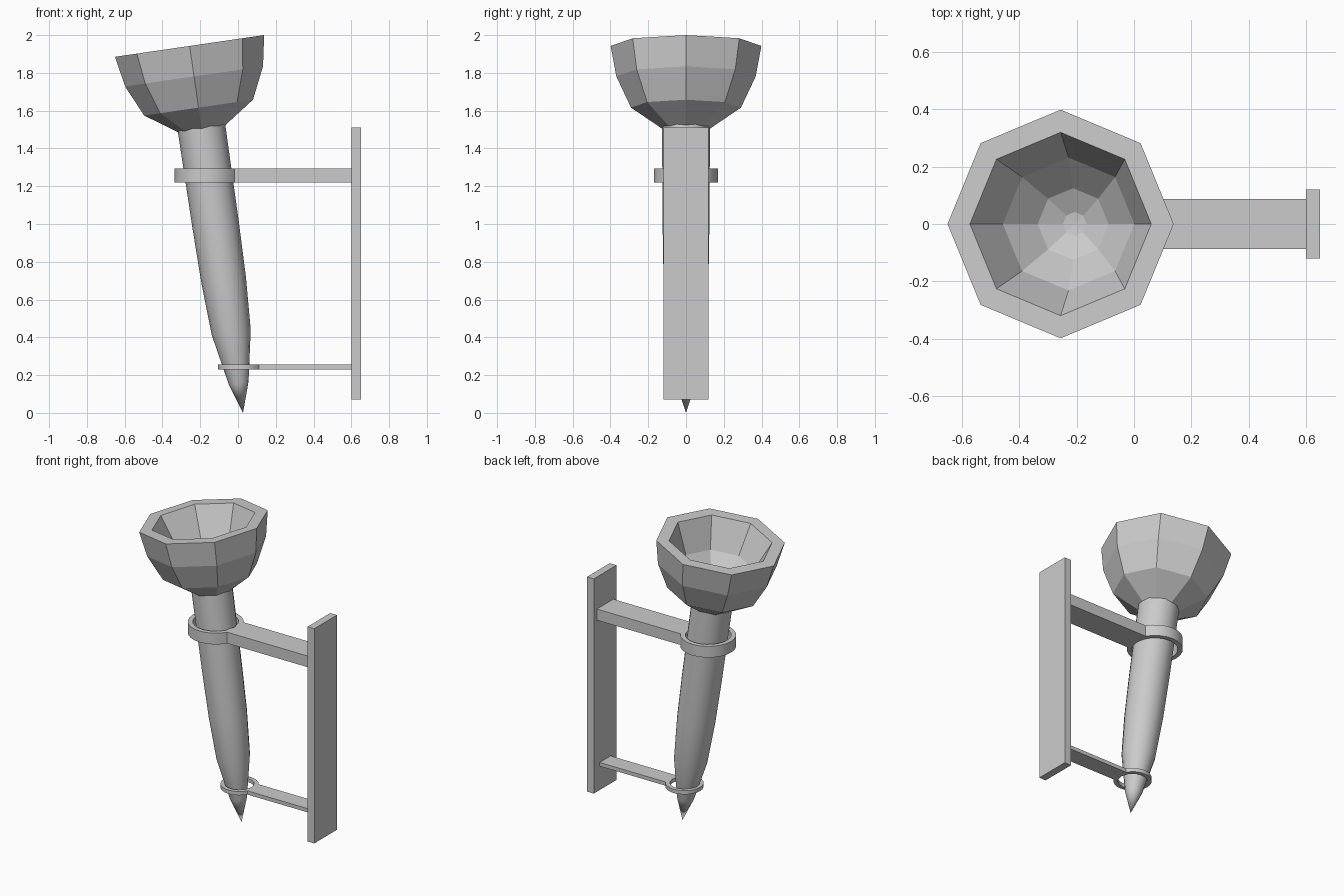
import bpy, bmesh, math
from mathutils import Matrix

cube = bpy.data.objects.get("Cube")
if cube:
    bpy.data.objects.remove(cube, do_unlink=True)

grey = bpy.data.materials.new("plain grey")
grey.use_nodes = True
grey.diffuse_color = (0.6, 0.6, 0.6, 1)
grey.node_tree.nodes["Principled BSDF"].inputs["Base Color"].default_value = (0.6, 0.6, 0.6, 1)

# Torch axis leans towards -x
TILT = Matrix.Translation((0.025, 0, 0.01)) @ Matrix.Rotation(math.radians(-8.28), 4, 'Y')


def finish(name, bm, smooth_angle=None):
    bmesh.ops.recalc_face_normals(bm, faces=bm.faces)
    mesh = bpy.data.meshes.new(name)
    bm.to_mesh(mesh)
    bm.free()
    mesh.materials.append(grey)
    obj = bpy.data.objects.new(name, mesh)
    bpy.context.collection.objects.link(obj)
    if smooth_angle:
        bpy.ops.object.select_all(action='DESELECT')
        obj.select_set(True)
        bpy.context.view_layer.objects.active = obj
        bpy.ops.object.shade_smooth_by_angle(angle=math.radians(smooth_angle))
    return obj


def lathe(name, profile, sides, smooth_angle=None):
    """Revolve (radius, height) points; zero radius makes a pole."""
    bm = bmesh.new()
    rings = []
    for r, h in profile:
        count = sides if r else 1
        rings.append([bm.verts.new((r * math.cos(math.tau * i / sides),
                                    r * math.sin(math.tau * i / sides), h))
                      for i in range(count)])
    for a, b in zip(rings, rings[1:]):
        for i in range(sides):
            j = (i + 1) % sides
            quad = [a[i % len(a)], a[j % len(a)], b[j % len(b)], b[i % len(b)]]
            bm.faces.new(list(dict.fromkeys(quad)))
    bm.transform(TILT)
    return finish(name, bm, smooth_angle)


def bracket(name, cx, outer, inner, half_width, z0, z1, end_x, segments=20):
    """Flat ring joined to a straight arm, extruded upwards."""
    bm = bmesh.new()
    start = math.asin(half_width / outer)
    angles = [start + (math.tau - 2 * start) * i / segments for i in range(segments + 1)]

    def on_circle(r, a):
        return bm.verts.new((cx + r * math.cos(a), r * math.sin(a), z0))

    out = [on_circle(outer, a) for a in angles]
    inn = [on_circle(inner, a) for a in angles]
    for i in range(segments):
        bm.faces.new((out[i], out[i + 1], inn[i + 1], inn[i]))
    middle = on_circle(inner, 0)
    near = bm.verts.new((end_x, -half_width, z0))
    far = bm.verts.new((end_x, half_width, z0))
    bm.faces.new((out[-1], near, middle, inn[-1]))
    bm.faces.new((near, far, middle))
    bm.faces.new((far, out[0], inn[0], middle))
    top = bmesh.ops.extrude_face_region(bm, geom=bm.faces[:])["geom"]
    bmesh.ops.translate(bm, vec=(0, 0, z1 - z0),
                        verts=[v for v in top if isinstance(v, bmesh.types.BMVert)])
    return finish(name, bm, 28)


# Tapered handle with pointed tip
lathe("handle", [(0, -0.01), (0.053, 0.15), (0.104, 0.42), (0.119, 0.7),
                 (0.124, 1.0), (0.127, 1.53), (0, 1.53)], 16, 35)

# Faceted hollow bowl
lathe("bowl", [(0, 1.51), (0.126, 1.51), (0.291, 1.623), (0.369, 1.79), (0.399, 1.953),
               (0.32, 1.953), (0.232, 1.76), (0.125, 1.65), (0.042, 1.61), (0, 1.605)], 8)

# Ring brackets
bracket("upper_bracket", -0.165, 0.17, 0.14, 0.087, 1.22, 1.295, 0.6)
bracket("lower_bracket", 0.011, 0.116, 0.09, 0.058, 0.23, 0.255, 0.6)

# Wall plate
plate = bmesh.new()
bmesh.ops.create_cube(plate, size=1)
plate.transform(Matrix.Translation((0.625, 0, 0.79)) @ Matrix.Diagonal((0.05, 0.24, 1.44, 1)))
finish("wall_plate", plate)
